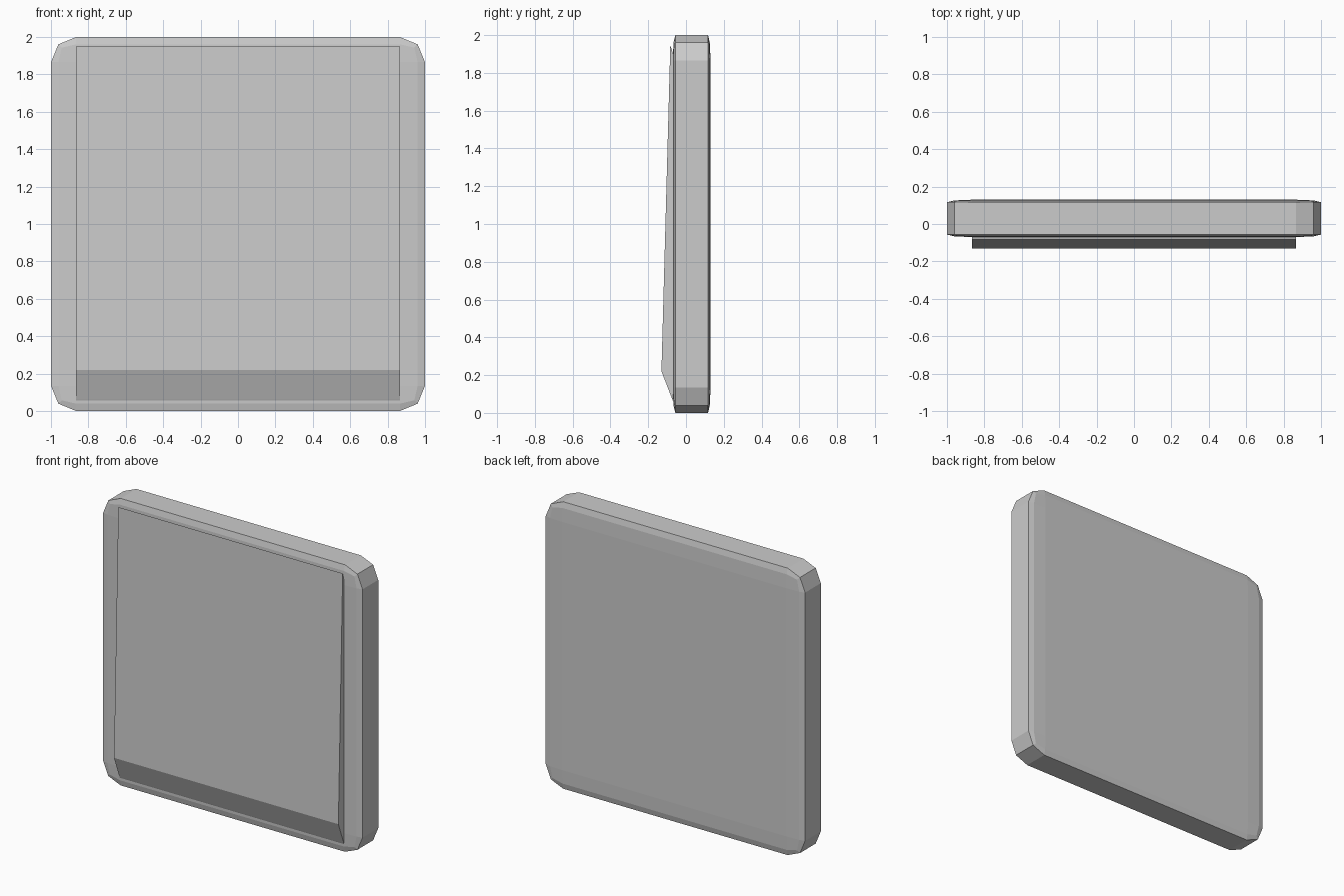
import bpy, bmesh

if "Cube" in bpy.data.objects:
    bpy.data.objects.remove(bpy.data.objects["Cube"])


def add_object(name, bm):
    bmesh.ops.recalc_face_normals(bm, faces=bm.faces[:])
    mesh = bpy.data.meshes.new(name)
    bm.to_mesh(mesh)
    bm.free()
    obj = bpy.data.objects.new(name, mesh)
    bpy.context.collection.objects.link(obj)
    return obj


# Wall plate: a two-step bevelled cube flattened in depth
bm = bmesh.new()
bmesh.ops.create_cube(bm, size=2)
bmesh.ops.bevel(bm, geom=bm.edges[:], offset=0.135, offset_type='OFFSET',
                segments=2, profile=0.5, affect='EDGES')
for v in bm.verts:
    v.co.y = v.co.y * 0.1 + 0.03
    v.co.z += 1
add_object("wall_plate", bm)

# Rocker: side profile (y, z) extruded across the width, back sunk in the plate
profile = [(-0.083, 1.95), (-0.13, 0.22), (-0.07, 0.065),
           (-0.055, 0.03), (-0.05, 1.83)]
bm = bmesh.new()
side = bm.faces.new([bm.verts.new((-0.865, y, z)) for y, z in profile])
ext = bmesh.ops.extrude_face_region(bm, geom=[side])
moved = [g for g in ext["geom"] if isinstance(g, bmesh.types.BMVert)]
bmesh.ops.translate(bm, verts=moved, vec=(1.73, 0, 0))
# Close the starting side if the extrusion consumed it
open_edges = [e for e in bm.edges if e.is_boundary]
if open_edges:
    bmesh.ops.holes_fill(bm, edges=open_edges)
add_object("rocker_switch", bm)
